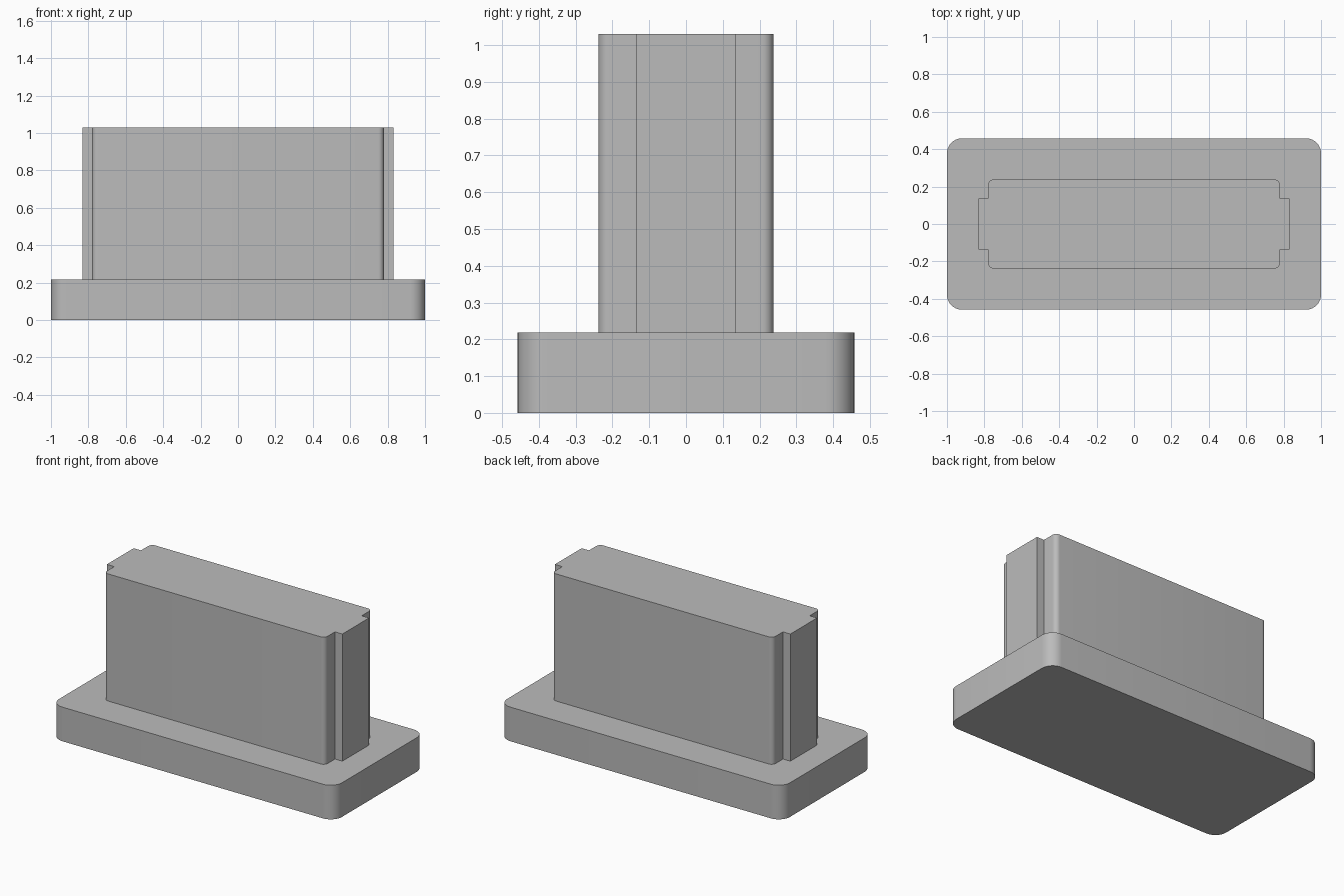
import bpy, bmesh
from math import sin, cos, pi

cube = bpy.data.objects.get("Cube")
if cube:
    bpy.data.objects.remove(cube, do_unlink=True)

# Single plain grey
grey = bpy.data.materials.new("plain_grey")
grey.use_nodes = True
colour = (0.5, 0.5, 0.5, 1)
grey.diffuse_color = colour
grey.node_tree.nodes["Principled BSDF"].inputs["Base Color"].default_value = colour


def corner(hx, hy, r, steps=8):
    """Rounded corner in the +x +y quadrant, counter-clockwise."""
    angles = [pi / 2 * i / steps for i in range(steps + 1)]
    return [(hx - r + r * cos(a), hy - r + r * sin(a)) for a in angles]


def mirror_quadrant(points):
    """Complete an outline from its +x +y quadrant."""
    left = [(-x, y) for x, y in reversed(points)]
    half = points + left
    return half + [(-x, -y) for x, y in half]


def extrude_outline(name, outline, z0, z1):
    bm = bmesh.new()
    face = bm.faces.new([bm.verts.new((x, y, z0)) for x, y in outline])
    result = bmesh.ops.extrude_face_region(bm, geom=[face], use_keep_orig=True)
    top = [v for v in result["geom"] if isinstance(v, bmesh.types.BMVert)]
    bmesh.ops.translate(bm, verts=top, vec=(0, 0, z1 - z0))
    bmesh.ops.recalc_face_normals(bm, faces=bm.faces)
    mesh = bpy.data.meshes.new(name)
    bm.to_mesh(mesh)
    bm.free()
    mesh.materials.append(grey)
    obj = bpy.data.objects.new(name, mesh)
    bpy.context.collection.objects.link(obj)
    bpy.ops.object.select_all(action="DESELECT")
    obj.select_set(True)
    bpy.context.view_layer.objects.active = obj
    bpy.ops.object.shade_smooth_by_angle(angle=pi / 6)
    return obj


base_height = 0.218

# Rounded base plate
extrude_outline("base_plate", mirror_quadrant(corner(1.0, 0.458, 0.08)), 0, base_height)

# Upright block with a square key along each end
key = [(0.832, 0.135), (0.78, 0.135)]
extrude_outline("keyed_block", mirror_quadrant(key + corner(0.78, 0.238, 0.03)),
                base_height, 1.03)
